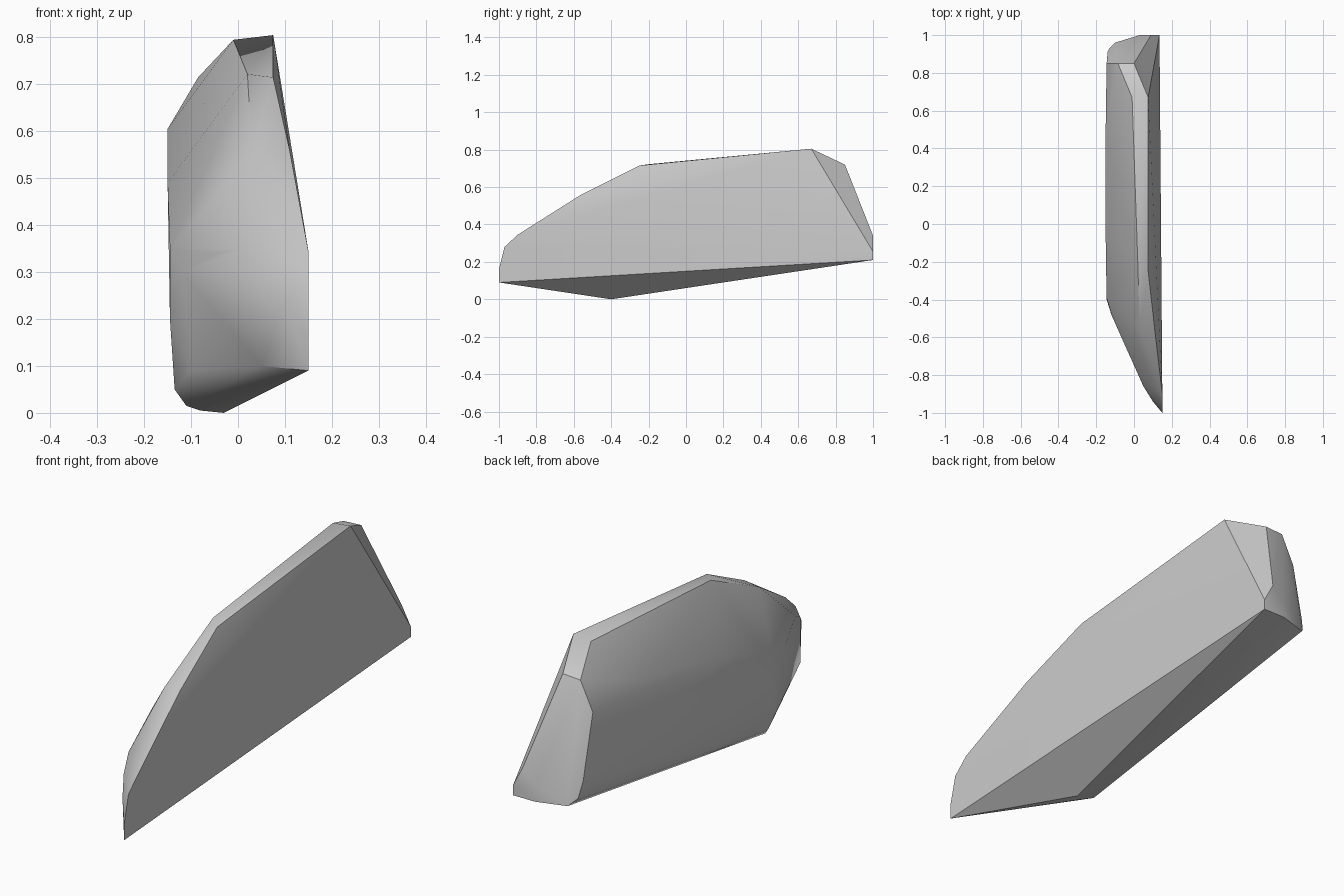
import bpy
import bmesh
import math

# Remove the default object
default_cube = bpy.data.objects.get("Cube")
if default_cube:
    bpy.data.objects.remove(default_cube, do_unlink=True)


def make_material(name, colour):
    material = bpy.data.materials.new(name)
    material.use_nodes = True
    material.diffuse_color = colour
    material.node_tree.nodes["Principled BSDF"].inputs["Base Color"].default_value = colour
    return material


def hull_object(name, sections, material):
    """Stretch a convex skin over the section points."""
    bm = bmesh.new()
    for section in sections:
        for point in section:
            bm.verts.new(point)
    result = bmesh.ops.convex_hull(bm, input=bm.verts[:])
    spare = [v for v in bm.verts if not v.link_faces]
    bmesh.ops.delete(bm, geom=spare, context="VERTS")
    bmesh.ops.dissolve_limit(bm, angle_limit=math.radians(1),
                             verts=bm.verts[:], edges=bm.edges[:])
    bmesh.ops.recalc_face_normals(bm, faces=bm.faces[:])
    mesh = bpy.data.meshes.new(name)
    bm.to_mesh(mesh)
    bm.free()
    obj = bpy.data.objects.new(name, mesh)
    bpy.context.collection.objects.link(obj)
    mesh.materials.append(material)
    return obj


# Outline of the flat inner side, from the front tip over the top to the tail
inner_outline = [
    (.15, -1, .09), (.15, -1, .16), (.15, -.97, .28), (.15, -.9, .345),
    (.11, -.56, .56), (.075, -.25, .715), (.075, .67, .805),
    (0, .85, .72), (.09, 1, .34), (.135, 1, .255), (.135, 1, .21),
]

# Rounded ridge along the top
top_ridge = [(-.01, .67, .795), (.02, -.2, .722), (.03, -.55, .555)]

# Shoulder where the sloping top meets the upright outer side
outer_shoulder = [
    (-.085, .85, .715), (-.145, .85, .59), (-.15, .5, .605),
    (-.15, -.07, .49), (-.145, -.39, .35),
]

# Curved nose that sweeps from the outer side to the front tip
nose_curve = [(-.12, -.48, .3), (-.04, -.66, .34), (.01, -.77, .35),
              (.05, -.86, .3), (.1, -.94, .24)]
nose_foot = [(-.1, -.5, .09), (.05, -.86, .1)]

# Keel: lowest point and the rounded lower edge
keel = [(-.03, -.4, 0), (-.08, -.4, .005), (-.11, -.39, .015),
        (-.135, -.38, .05), (-.145, -.4, .2)]

# Rounded bottom corner of the tail
tail_corner = [(.03, 1, .21), (.03, 1, .28), (-.1, .96, .21),
               (-.13, .93, .24), (-.14, .91, .31)]

grey = make_material("plain grey", (.6, .6, .6, 1))
shell = hull_object(
    "side_shell",
    [inner_outline, top_ridge, outer_shoulder, nose_curve, nose_foot, keel, tail_corner],
    grey,
)

# Smooth the gentle bends and keep the outline edges crisp
bpy.ops.object.select_all(action="DESELECT")
shell.select_set(True)
bpy.context.view_layer.objects.active = shell
bpy.ops.object.shade_smooth_by_angle(angle=math.radians(35))
